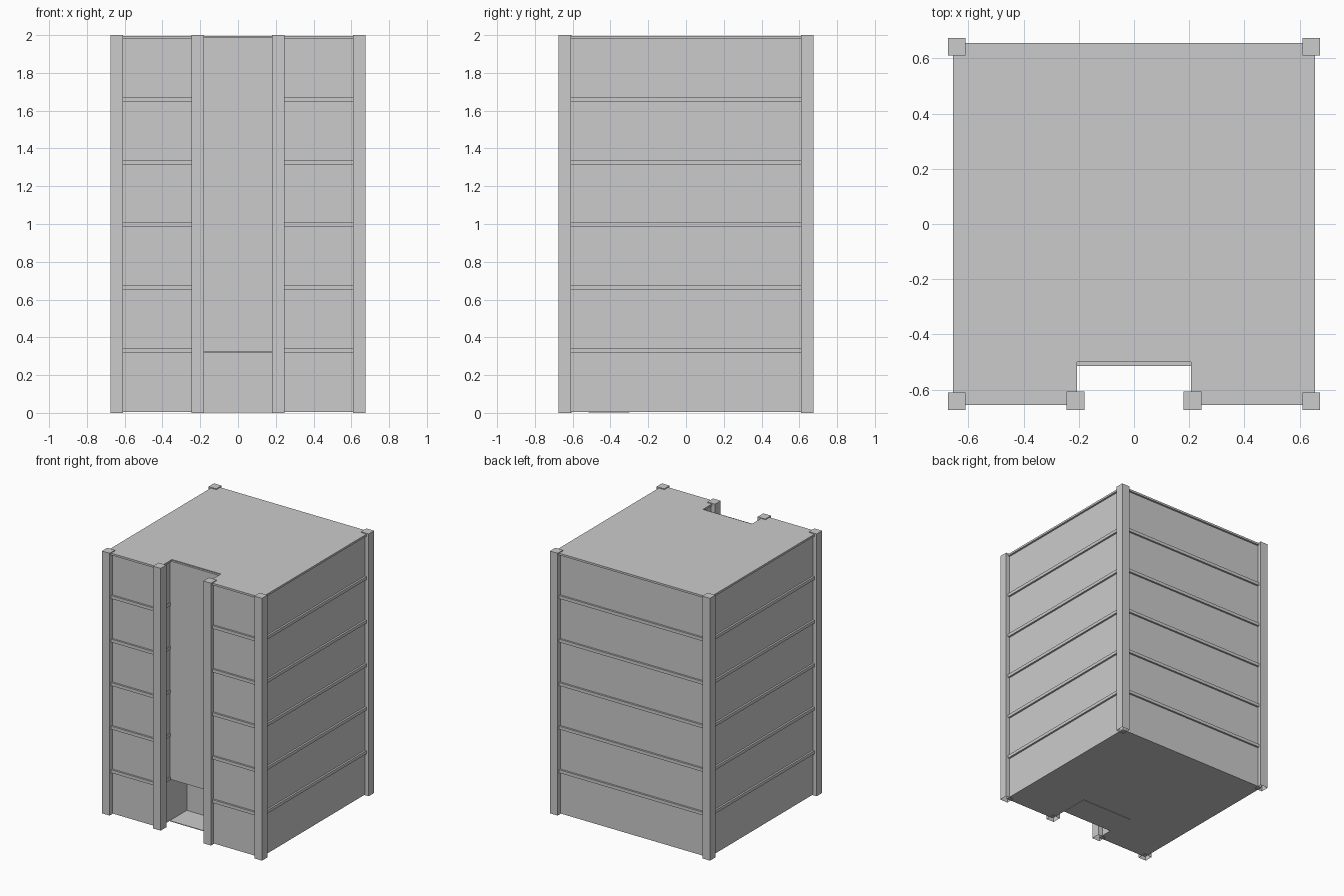
import bpy, bmesh

if "Cube" in bpy.data.objects:
    bpy.data.objects.remove(bpy.data.objects["Cube"])

def prism(name, pts, z0, z1, open_bottom=False):
    """Extrude a plan outline (counter-clockwise) from z0 to z1."""
    bm = bmesh.new()
    base = bm.faces.new([bm.verts.new((x, y, z0)) for x, y in pts])
    ext = bmesh.ops.extrude_face_region(bm, geom=[base], use_keep_orig=True)
    for g in ext["geom"]:
        if isinstance(g, bmesh.types.BMVert):
            g.co.z = z1
    bmesh.ops.recalc_face_normals(bm, faces=bm.faces)
    if open_bottom:
        low = [f for f in bm.faces if all(abs(v.co.z - z0) < 1e-6 for v in f.verts)]
        bmesh.ops.delete(bm, geom=low, context='FACES_ONLY')
    me = bpy.data.meshes.new(name)
    bm.to_mesh(me)
    bm.free()
    ob = bpy.data.objects.new(name, me)
    bpy.context.collection.objects.link(ob)
    return ob

def rect(x0, x1, y0, y1):
    return [(x0, y0), (x1, y0), (x1, y1), (x0, y1)]

def plan(half, notch_half, notch_y):
    """Square plan with an entrance recess cut into the front."""
    h, n = half, notch_half
    return [(-h, -h), (-n, -h), (-n, notch_y), (n, notch_y),
            (n, -h), (h, -h), (h, h), (-h, h)]

# Walls: ground storey has the deeper entrance lobby
prism("ground_storey_walls", plan(0.643, 0.215, -0.31), 0.004, 0.33)
prism("upper_storey_walls", plan(0.643, 0.215, -0.50), 0.32, 1.985)

# Projecting floor slabs, the last one being the roof
for i in range(1, 7):
    top = 0.332 * i + 0.011
    name = "roof_slab" if i == 6 else f"floor_slab_{i}"
    prism(name, plan(0.657, 0.207, -0.50), top - 0.024, min(top, 1.994))

# Recessed facade panel above the entrance and the lobby floor
prism("facade_panel", rect(-0.215, 0.215, -0.515, -0.495), 0.322, 1.987)
prism("lobby_floor", rect(-0.215, 0.215, -0.515, -0.30), 0.001, 0.006)

# Corner columns and entrance columns
for sx, side in ((-1, "left"), (1, "right")):
    for sy, end in ((-1, "front"), (1, "back")):
        xs, ys = sorted((sx * 0.61, sx * 0.675)), sorted((sy * 0.61, sy * 0.675))
        prism(f"corner_column_{end}_{side}", rect(*xs, *ys), 0, 2, True)
    xs = sorted((sx * 0.18, sx * 0.245))
    prism(f"entrance_column_{side}", rect(*xs, -0.675, -0.607), 0, 2, True)
